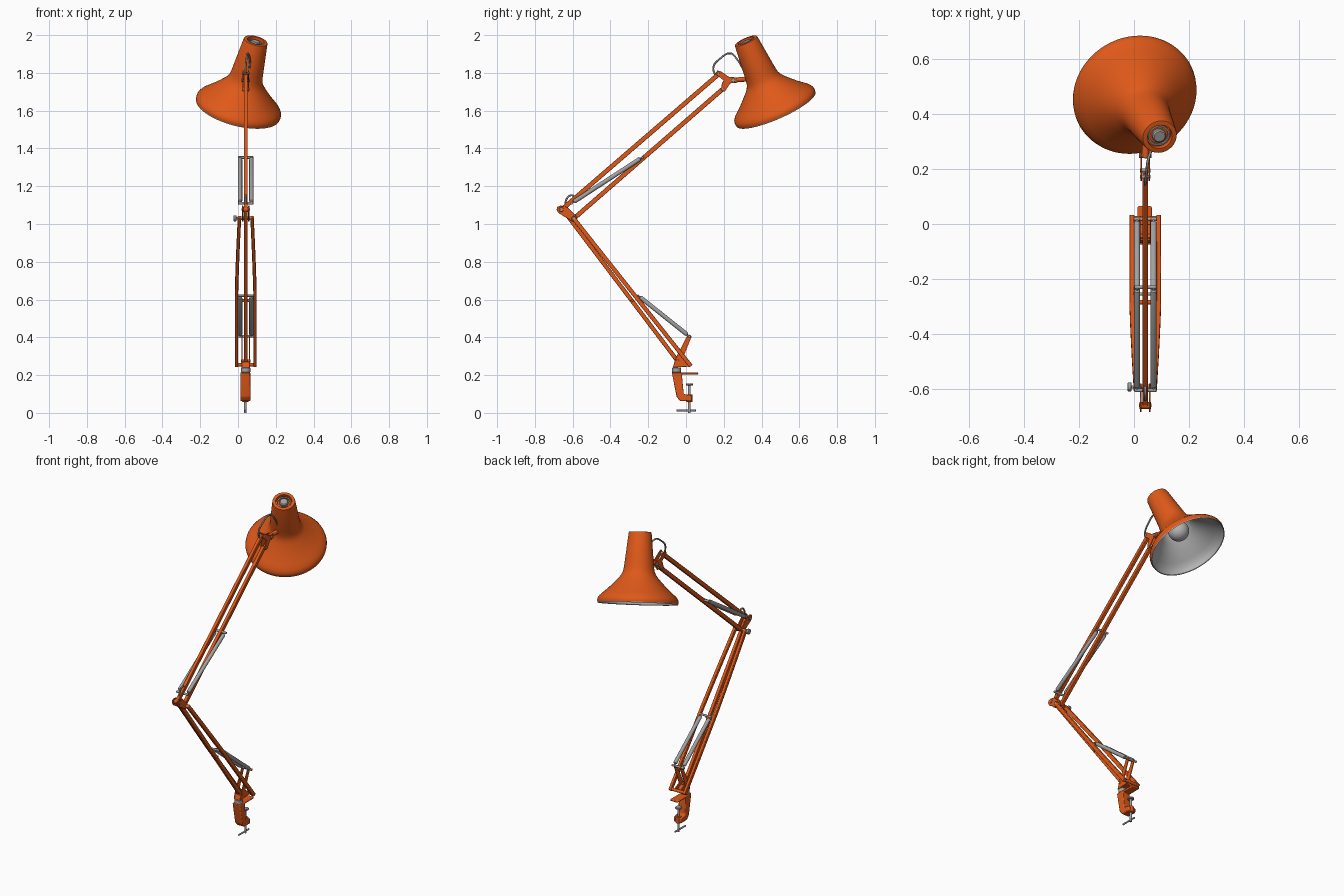
import bpy, bmesh, math
from mathutils import Vector

if "Cube" in bpy.data.objects:
    bpy.data.objects.remove(bpy.data.objects["Cube"])

CX = 0.041  # centre plane of the arm


def mat(name, rgb):
    m = bpy.data.materials.new(name)
    m.diffuse_color = (*rgb, 1)
    m.use_nodes = True
    m.node_tree.nodes["Principled BSDF"].inputs["Base Color"].default_value = m.diffuse_color
    return m


ORANGE = mat("orange_paint", (0.74, 0.10, 0.01))
METAL = mat("grey_metal", (0.36, 0.36, 0.36))
LINER = mat("pale_liner", (0.46, 0.46, 0.46))
CABLE = mat("cable_grey", (0.25, 0.25, 0.26))


def finish(name, bm, m, bevel=0):
    bmesh.ops.recalc_face_normals(bm, faces=bm.faces)
    me = bpy.data.meshes.new(name)
    bm.to_mesh(me)
    bm.free()
    me.materials.append(m)
    ob = bpy.data.objects.new(name, me)
    bpy.context.collection.objects.link(ob)
    if bevel:
        b = ob.modifiers.new("bevel", 'BEVEL')
        b.width, b.segments, b.limit_method = bevel, 2, 'ANGLE'
    return ob


def lathe(name, profile, base, axis, m, seg=24):
    """Spin (radius, height) points about an axis starting at base."""
    q = Vector(axis).to_track_quat('Z', 'Y')
    bm = bmesh.new()
    rings = []
    for r, h in profile:
        if r < 1e-6:
            rings.append([bm.verts.new(Vector(base) + q @ Vector((0, 0, h)))])
        else:
            rings.append([bm.verts.new(Vector(base) + q @ Vector(
                (r * math.cos(a * math.tau / seg), r * math.sin(a * math.tau / seg), h))) for a in range(seg)])
    for a, b in zip(rings, rings[1:]):
        for i in range(seg):
            j = (i + 1) % seg
            if len(a) == 1:
                bm.faces.new((a[0], b[i], b[j]))
            elif len(b) == 1:
                bm.faces.new((a[i], a[j], b[0]))
            else:
                bm.faces.new((a[i], a[j], b[j], b[i]))
    return finish(name, bm, m)


def rod(name, a, b, r, m, seg=16):
    d = Vector(b) - Vector(a)
    L = d.length
    return lathe(name, [(0, 0), (r * .9, 0), (r, r * .1), (r, L - r * .1), (r * .9, L), (0, L)], a, d, m, seg)


def pin(name, y, z, half, r, m=METAL):
    return rod(name, (CX - half, y, z), (CX + half, y, z), r, m)


def bar(name, pts, w, h, m=ORANGE):
    """Rectangular bar through points lying along an arm."""
    pts = [Vector(p) for p in pts]
    d = (pts[-1] - pts[0]).normalized()
    side = Vector((1, 0, 0))
    up = d.cross(side).normalized()
    bm = bmesh.new()
    rings = [[bm.verts.new(p + side * w / 2 * sx + up * h / 2 * sy)
              for sx, sy in ((-1, -1), (1, -1), (1, 1), (-1, 1))] for p in pts]
    for a, b in zip(rings, rings[1:]):
        for i in range(4):
            bm.faces.new((a[i], a[(i + 1) % 4], b[(i + 1) % 4], b[i]))
    bm.faces.new(rings[0])
    bm.faces.new(rings[-1])
    return finish(name, bm, m, 0.003)


def plate(name, yz, x, t, m=ORANGE, bevel=0.002):
    """Side-view outline extruded to thickness t around x."""
    bm = bmesh.new()
    f = bm.faces.new([bm.verts.new((x - t / 2, y, z)) for y, z in yz])
    ext = bmesh.ops.extrude_face_region(bm, geom=[f])["geom"]
    bmesh.ops.translate(bm, vec=(t, 0, 0), verts=[v for v in ext if isinstance(v, bmesh.types.BMVert)])
    return finish(name, bm, m, bevel)


def wire(name, pts, r, m=CABLE):
    cu = bpy.data.curves.new(name, 'CURVE')
    cu.dimensions, cu.bevel_depth, cu.bevel_resolution = '3D', r, 2
    cu.use_fill_caps = True
    sp = cu.splines.new('BEZIER')
    sp.bezier_points.add(len(pts) - 1)
    for bp, p in zip(sp.bezier_points, pts):
        bp.co = p
        bp.handle_left_type = bp.handle_right_type = 'AUTO'
    cu.materials.append(m)
    bpy.context.collection.objects.link(bpy.data.objects.new(name, cu))


def spring(name, a, b, r):
    """Tightly wound spring as a smooth rod with thin hook ends."""
    d = Vector(b) - Vector(a)
    L = d.length
    prof = [(0, 0), (.004, 0), (.004, .012), (r * .9, .016), (r, .022),
            (r, L - .022), (r * .9, L - .016), (.004, L - .012), (.004, L), (0, L)]
    lathe(name, prof, a, d, METAL, 16)


# Clamp with screw and T-handle
plate("clamp_body", [(-.075, .215), (.065, .215), (.065, .203), (-.022, .203), (-.012, .1), (.03, .092),
                     (.03, .062), (-.03, .062), (-.05, .085)], CX - .002, .052, bevel=.005)
SX = CX - .002
rod("clamp_boss", (SX, .018, .058), (SX, .018, .098), .017, ORANGE)
rod("clamp_screw", (SX, .018, 0), (SX, .018, .15), .007, METAL)
rod("clamp_pad", (SX, .018, .145), (SX, .018, .155), .019, METAL)
rod("screw_handle", (SX, -.05, .012), (SX, .052, .012), .005, METAL)
rod("swivel_collar", (CX, -.05, .213), (CX, -.05, .24), .024, METAL)

# Base bracket
for s in (-1, 1):
    plate("base_bracket", [(-.07, .24), (.015, .245), (.028, .26), (.015, .27), (-.018, .285),
                           (.03, .405), (.018, .415), (.005, .405), (-.055, .29)], CX + s * .02, .006)
plate("base_block", [(-.07, .24), (0, .245), (-.02, .27), (-.06, .27)], CX, .036)

# Lower arm: one central bar, two tapering outer bars
A0, A1 = Vector((CX, -.045, .275)), Vector((CX, -.655, 1.08))
B0, B1 = Vector((CX, .02, .255)), Vector((CX, -.595, 1.03))
bar("lower_arm_centre_bar", [A0, A1], .02, .022)
for s in (-1, 1):
    bar("lower_arm_outer_bar", [B0.lerp(B1, t) + Vector((s * o, 0, 0)) for t, o in
                                ((-.01, .049), (.5, .049), (.66, .045), (.82, .04), (1.01, .033))], .018, .022)
pin("base_rear_axle", B0.y, B0.z, .058, .009, ORANGE)
pin("base_front_axle", A0.y, A0.z, .024, .008, ORANGE)
pin("lower_spring_foot_pin", .018, .405, .042, .007)
pin("lower_spring_top_pin", -.255, .62, .042, .006)
pin("lower_arm_stop", -.285, .595, .02, .008, ORANGE)

# Elbow bracket, axles and tightening knob
for s in (-1, 1):
    plate("elbow_plate", [(-.685, 1.075), (-.675, 1.058), (-.6, 1.012), (-.58, 1.02), (-.58, 1.04),
                          (-.63, 1.09), (-.665, 1.098), (-.682, 1.09)], CX + s * .016, .006)
pin("elbow_main_axle", -.66, 1.077, .021, .013, ORANGE)
pin("elbow_axle_tip", -.66, 1.077, .023, .006)
pin("elbow_outer_axle", -.593, 1.03, .043, .009)
rod("elbow_knob_stem", (CX - .05, -.593, 1.03), (CX - .03, -.593, 1.03), .006, METAL)
rod("elbow_knob", (CX - .064, -.593, 1.03), (CX - .05, -.593, 1.03), .016, METAL)

# Upper arm: two parallel bars
bar("upper_arm_top_bar", [(CX, -.66, 1.075), (CX, .175, 1.795)], .02, .024)
bar("upper_arm_bottom_bar", [(CX, -.593, 1.03), (CX, .195, 1.715)], .02, .024)
pin("upper_spring_foot_pin", -.605, 1.11, .04, .007)
pin("upper_spring_top_pin", -.23, 1.352, .04, .007)

# Springs, mirrored about the arm
for s in (-1, 1):
    x = CX + s * .03
    spring("lower_spring", (x, .018, .405), (x, -.255, .622), .0115)
    spring("upper_spring", (x, -.605, 1.11), (x, -.23, 1.354), .0115)

# Head bracket and shade stem
for s in (-1, 1):
    plate("head_plate", [(.155, 1.795), (.165, 1.812), (.182, 1.81), (.225, 1.78), (.27, 1.775), (.27, 1.748),
                         (.235, 1.745), (.205, 1.7), (.185, 1.705), (.19, 1.745), (.2, 1.76)], CX + s * .014, .006)
pin("head_top_axle", .172, 1.797, .019, .007)
pin("head_bottom_axle", .195, 1.714, .019, .007)
pin("head_tilt_axle", .25, 1.761, .022, .010)
rod("shade_stem", (CX, .24, 1.761), (CX + .004, .33, 1.768), .013, ORANGE)

# Shade: outer shell, liner, bulb and vented cap share one tilted axis
RIM = Vector((0, .475, 1.61))
AX = Vector((.232, -.39, .89)).normalized()
outer = [(.229, .002), (.2305, .012), (.228, .025), (.217, .041), (.196, .06), (.172, .081), (.143, .11),
         (.112, .143), (.098, .162), (.09, .18), (.086, .2), (.083, .225), (.065, .398), (.063, .404),
         (.06, .405), (.046, .405), (.045, .384)]
lathe("shade_shell", outer, RIM, AX, ORANGE, 64)
liner = [(.229, .002), (.2275, -.003), (.224, 0), (.224, .012), (.212, .037), (.192, .056), (.168, .077),
         (.139, .106), (.108, .139), (.094, .158), (.08, .21), (.07, .3), (0, .3)]
lathe("shade_liner", liner, RIM, AX, LINER, 64)
lathe("bulb", [(.06 * math.sin(a * math.pi / 14), .125 - .06 * math.cos(a * math.pi / 14)) for a in range(12)]
      + [(.024, .2), (.024, .3)], RIM, AX, LINER, 32)
lathe("cap_floor", [(.046, .385), (0, .385)], RIM, AX, ORANGE, 32)
lathe("cap_ring", [(.04, .384), (.04, .393), (.034, .393), (.034, .384)], RIM, AX, METAL, 32)
lathe("cap_core", [(.025, .384), (.025, .397), (.02, .402), (0, .402)], RIM, AX, METAL, 24)

# Cable loops at the elbow and at the head
wire("elbow_cable", [(CX, -.64, 1.09), (CX, -.633, 1.13), (CX, -.61, 1.152), (CX, -.588, 1.142),
                     (CX, -.578, 1.12)], .005)
wire("head_cable", [(CX, .155, 1.785), (CX, .145, 1.83), (.045, .18, 1.875), (.052, .236, 1.903),
                    (.062, .268, 1.875), (.06, .305, 1.815)], .005)

# Smooth shading that keeps hard edges
for ob in bpy.data.objects:
    ob.select_set(ob.type == 'MESH')
    if ob.type == 'MESH':
        bpy.context.view_layer.objects.active = ob
bpy.ops.object.shade_smooth_by_angle(angle=math.radians(35))
